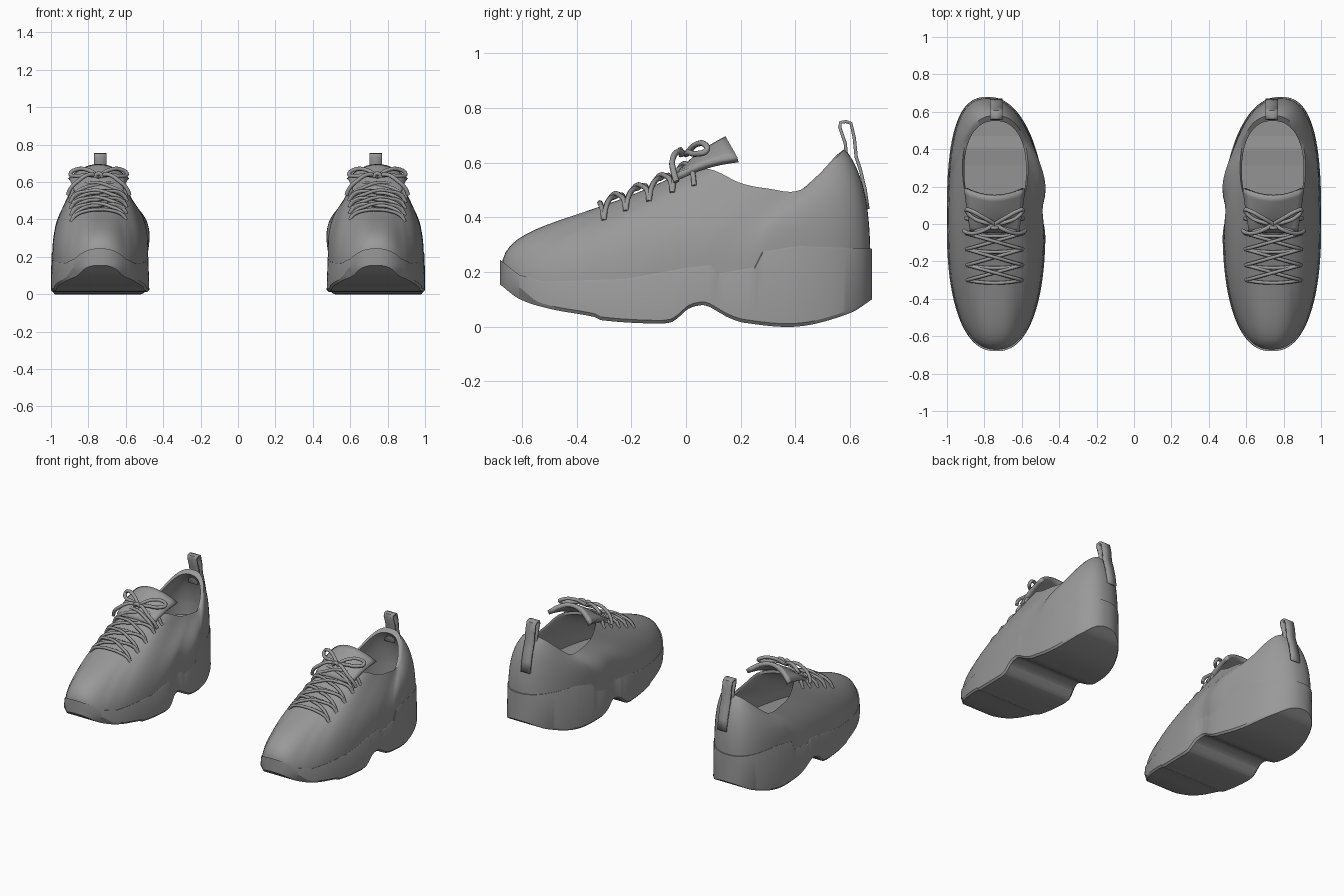
import bpy, bmesh
from math import sin, cos, pi, exp
from mathutils import Vector
from mathutils.bvhtree import BVHTree

cube = bpy.data.objects.get("Cube")
if cube:
    bpy.data.objects.remove(cube)

grey = bpy.data.materials.new("plain grey")
grey.use_nodes = True
COLOUR = (0.32, 0.32, 0.32, 1)
grey.diffuse_color = COLOUR
grey.node_tree.nodes["Principled BSDF"].inputs["Base Color"].default_value = COLOUR

LENGTH = 0.68


def table(points, y, smooth=False):
    """Height at y along a profile, straight or eased through the points."""
    if y <= points[0][0]:
        return points[0][1]
    for i in range(len(points) - 1):
        (a, p), (b, q) = points[i], points[i + 1]
        if y <= b:
            t = (y - a) / (b - a)
            if not smooth:
                return p + (q - p) * t
            (c, r), (d, s) = points[max(i - 1, 0)], points[min(i + 2, len(points) - 1)]
            m, n = (q - r) / (b - c) * (b - a), (s - p) / (d - a) * (b - a)
            return ((2*t**3 - 3*t*t + 1) * p + (t**3 - 2*t*t + t) * m
                    + (3*t*t - 2*t**3) * q + (t**3 - t*t) * n)
    return points[-1][1]


SOLE_TOP = [(-.68, .245), (-.61, .19), (-.52, .165), (-.22, .175), (0, .215), (.09, .225),
            (.12, .195), (.25, .217), (.28, .275), (.41, .295), (.68, .285)]
SOLE_BOTTOM = [(-.68, .155), (-.61, .102), (-.5, .066), (-.335, .036), (-.31, .024), (-.13, .012),
               (-.05, .018), (.01, .066), (.07, .078), (.15, .036), (.21, .015), (.41, .001),
               (.6, .05), (.68, .1)]
RIM = [(0, .585), (.1, .572), (.2, .525), (.3, .505), (.41, .497), (.5, .565), (.58, .65)]


def outline(y, side):
    """x of the footprint edge; side is 1 for outer, -1 for inner."""
    r = min(abs(y) / LENGTH, 1)
    half = .264 * (1 - r ** 2.35) ** (1 / 2.35)
    x = .737 + (.047 * r * r if y > 0 else 0) + side * half
    return x + (.02 * exp(-((y - .06) / .07) ** 2) if side < 0 else 0)


def finish(obj, angle=40):
    obj.data.materials.append(grey)
    mirror = obj.modifiers.new("other shoe", 'MIRROR')
    mirror.use_clip = False
    mirror.use_mirror_merge = False
    if obj.type == 'MESH':
        for o in bpy.context.selected_objects:
            o.select_set(False)
        bpy.context.view_layer.objects.active = obj
        obj.select_set(True)
        bpy.ops.object.shade_smooth_by_angle(angle=angle * pi / 180)


def loft(name, rings, closed=True, cap_start=False, cap_end=False, thickness=0, angle=40):
    """Skin a row of equal-length point rings."""
    bm = bmesh.new()
    rows = [[bm.verts.new(p) for p in ring] for ring in rings]
    n = len(rows[0])
    for a, b in zip(rows, rows[1:]):
        for i in range(n if closed else n - 1):
            j = (i + 1) % n
            bm.faces.new((a[i], a[j], b[j], b[i]))
    if cap_start:
        bm.faces.new(rows[0])
    if cap_end:
        bm.faces.new(rows[-1])
    bmesh.ops.recalc_face_normals(bm, faces=bm.faces)
    mesh = bpy.data.meshes.new(name)
    bm.to_mesh(mesh)
    bm.free()
    obj = bpy.data.objects.new(name, mesh)
    bpy.context.collection.objects.link(obj)
    if thickness:
        solid = obj.modifiers.new("thickness", 'SOLIDIFY')
        solid.thickness = thickness
        solid.offset = 0
    finish(obj, angle)
    return obj


def tube(name, paths, radius):
    """Round cords through the given points."""
    data = bpy.data.curves.new(name, 'CURVE')
    data.dimensions = '3D'
    data.bevel_depth = radius
    data.bevel_resolution = 2
    data.resolution_u = 6
    data.use_fill_caps = True
    for path in paths:
        s = data.splines.new('BEZIER')
        s.bezier_points.add(len(path) - 1)
        for bp, co in zip(s.bezier_points, path):
            bp.co = co
            bp.handle_left_type = bp.handle_right_type = 'AUTO'
    obj = bpy.data.objects.new(name, data)
    bpy.context.collection.objects.link(obj)
    finish(obj)


# Platform sole: cross-sections from toe to heel, with a rounded-up toe edge
stations = [-LENGTH * cos(pi * (i + .35) / 72.7) for i in range(73)]
stations = sorted(stations + [p[0] for p in SOLE_TOP[1:-1] + SOLE_BOTTOM[1:-1]])
sections = []
for y in stations:
    top, low = table(SOLE_TOP, y), table(SOLE_BOTTOM, y, True)
    o, i = outline(y, 1), outline(y, -1)
    mid, w = (o + i) / 2, (o - i) / 2
    lift = .03 * exp(-((y + .61) / .045) ** 2)
    k, edge = .96 - 4 * lift, low + .012 + lift
    sections.append([Vector((mid + w * s, y, z)) for s, z in (
        (k, low), (1, edge), (.98, top - .006), (.97, top),
        (-.97, top), (-.98, top - .006), (-1, edge), (-k, low))])
loft("platform_sole", sections, cap_start=True, cap_end=True, angle=25)

# Upper: curved columns from the sole to the collar, then back down as a lining
COLS, STEPS = 96, 16
core = Vector((.742, .05, .25))
columns = []
for c in range(COLS):
    a = 2 * pi * c / COLS
    side = 1 if sin(a) >= 0 else -1
    y0 = -LENGTH * cos(a)
    base = Vector((outline(y0, side), y0 * .99, table(SOLE_TOP, y0) - .03))
    base.x = .742 + (base.x - .742) * .97
    ex, ey = abs(sin(a)) ** .85 * side, abs(cos(a)) ** .9 * (1 if cos(a) >= 0 else -1)
    yr = .3 - .28 * ey
    rim = Vector((.742 + .175 * ex, yr, table(RIM, yr, True)))
    front = ((1 + cos(a)) / 2) ** 2
    p1 = base + Vector((0, 0, .15 + .025 * front))
    k = .7 - .15 * front + .12 * max(0, -cos(a)) ** 2
    p2 = rim + (base - rim) * k
    p2.z = (rim.z - .09) * (1 - front) + .375 * front
    if side < 0:
        bulge = .06 * exp(-((y0 - .17) / .2) ** 2) * abs(sin(a))
        p1.x -= bulge * .5
        p2.x -= bulge
    col = []
    for s in range(STEPS + 1):
        t = s / STEPS
        col.append(base * (1-t)**3 + p1 * 3*t*(1-t)**2 + p2 * 3*t*t*(1-t) + rim * t**3)
    lining = [core + (p - core) * .945 for p in reversed(col[5:])]
    floor = lining[-1].copy()
    floor.z = .255 + .08 * floor.y
    columns.append(col + lining + [floor])
upper = loft("shoe_upper", [list(r) for r in zip(*columns)], cap_end=True, angle=60)

bvh = BVHTree.FromPolygons([v.co for v in upper.data.vertices],
                           [p.vertices for p in upper.data.polygons])


def on_upper(x, y, lift):
    """Point just above the upper's surface, x measured from the lacing centre."""
    hit = bvh.ray_cast(Vector((.745 + x, y, 2)), Vector((0, 0, -1)))[0]
    z = hit.z if hit and hit.z > .36 else .55
    return Vector((.745 + x, y, z + lift))


# Tongue: flared sheet with drooping corners
tongue = []
for s in range(9):
    t = s / 8
    row = []
    for j in range(13):
        u = j / 6 - 1
        row.append(Vector((.745 + u * (.13 + .025 * t), -.04 + .19 * t + .04 * t * u * u,
                           .545 + .14 * t - .075 * u * u * t + .012 * sin(pi * t))))
    tongue.append(row)
loft("tongue", tongue, closed=False, thickness=.026)

# Crossed laces, hooked over the edges of the throat
ROWS = [-.3, -.22, -.135, -.05, .03]
laces = []
for r, y in enumerate(ROWS):
    w = .147 + .002 * r
    laces.append([on_upper(u * w, y - .015 * (1 - u * u), -.002 if abs(u) == 1 else .014)
                  for u in (-1, -.85, -.4, 0, .4, .85, 1)])
    if r < len(ROWS) - 1:
        for side in (-1, 1):
            laces.append([on_upper(side * u * w, y + (ROWS[r + 1] - y) * (u + 1) / 2, lift)
                          for u, lift in ((-1, -.002), (-.85, .02), (-.4, .022),
                                          (0, .022 + .006 * side), (.4, .022), (.85, .02), (1, -.002))])
tube("laces", laces, .0095)

# Bow: two loops, two tails and a knot
bow = []
for s in (-1, 1):
    loop = [(0, 0, .63), (.06, .035, .665), (.125, .07, .665), (.15, .075, .645),
            (.125, .04, .632), (.06, .01, .637), (0, 0, .63)]
    tail = [(0, 0, .63), (.05, -.03, .64), (.11, -.05, .605), (.15, -.045, .565), (.165, -.035, .53)]
    for path in (loop, tail):
        bow.append([(.745 + s * x, y, z) for x, y, z in path])
bow.append([(.725, -.015, .625), (.735, -.02, .643), (.755, -.02, .643), (.765, -.015, .625)])
tube("lace_bow", bow, .011)

# Heel pull tab: folded ribbon
TAB = [(.57, .56), (.588, .61), (.582, .67), (.562, .73), (.565, .747), (.585, .75), (.603, .743),
       (.615, .69), (.622, .62), (.637, .575), (.655, .5), (.665, .43)]
loft("heel_pull_tab", [[Vector((x, y, z)) for x in (.703, .737, .77)] for y, z in TAB],
     closed=False, thickness=.012, angle=50)
